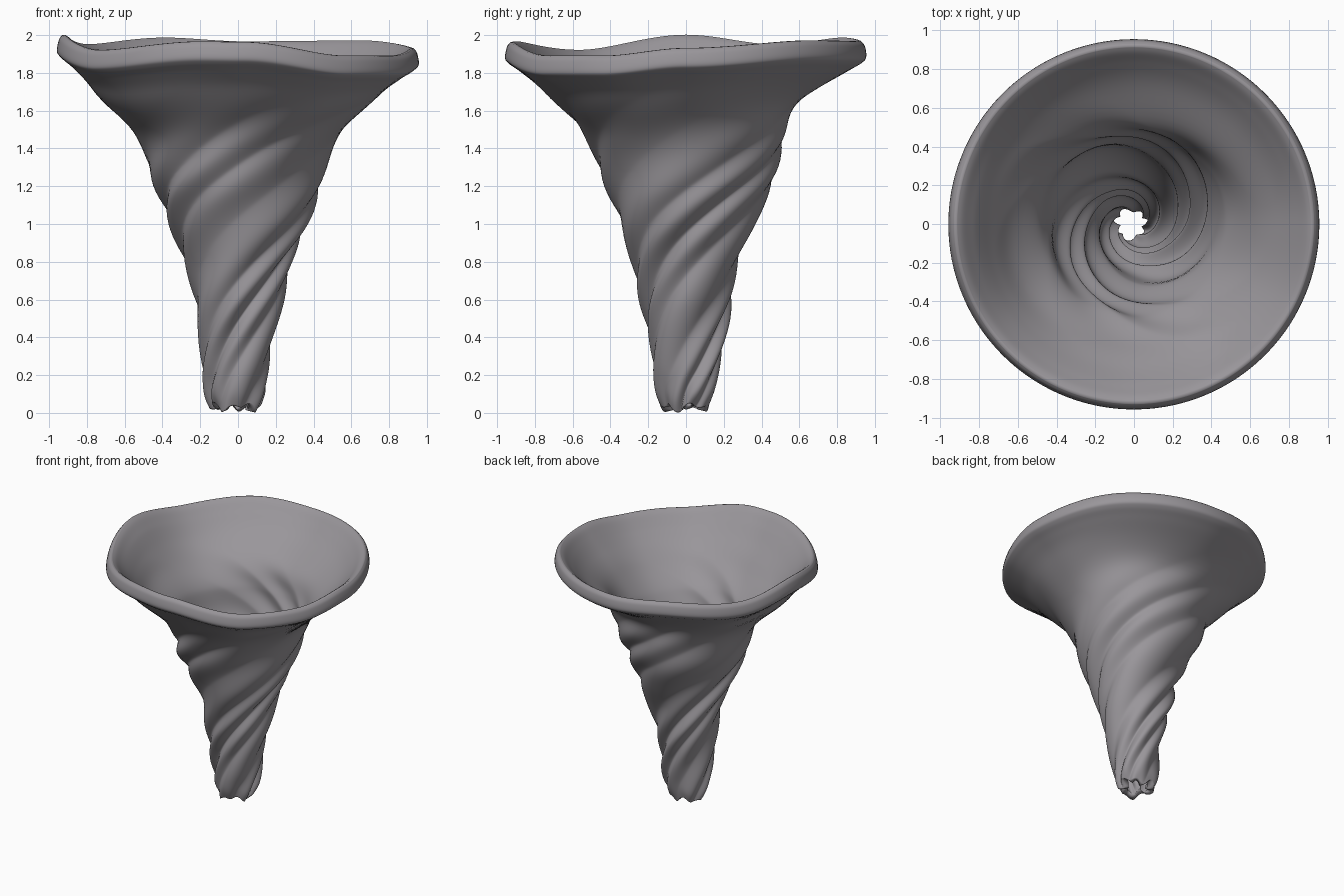
import bpy, bmesh, math

if "Cube" in bpy.data.objects:
    bpy.data.objects.remove(bpy.data.objects["Cube"])

SIDES, FOLDS, TWIST = 224, 7, 3.3

# Mean outer profile (height, radius), foot to lip
OUTER = [(0.03, .125), (0.1, .148), (0.2, .165), (0.4, .192), (0.6, .232), (0.8, .278),
         (1.0, .35), (1.2, .425), (1.4, .495), (1.55, .585), (1.7, .745), (1.79, .87),
         (1.832, .935), (1.862, .957), (1.92, .948), (1.945, .93)]
# Inner profile, lip back down to foot
INNER = [(1.947, .915), (1.925, .885), (1.87, .835), (1.78, .75), (1.65, .61), (1.5, .495),
         (1.4, .445), (1.2, .38), (1.0, .31), (0.8, .24), (0.6, .195), (0.4, .15),
         (0.2, .11), (0.1, .09), (0.04, .075)]
# Wavy rim height (degrees, z)
RIM = [(0, 1.93), (45, 1.97), (88, 1.965), (115, 1.985), (150, 1.95), (180, 2.0),
       (218, 1.92), (258, 1.965), (272, 1.962), (308, 1.89), (332, 1.89), (360, 1.93)]


def rim_height(a):
    d = math.degrees(a) % 360
    for (a0, z0), (a1, z1) in zip(RIM, RIM[1:]):
        if a0 <= d <= a1:
            t = (d - a0) / (a1 - a0)
            return z0 + (z1 - z0) * t * t * (3 - 2 * t)


def densify(points, steps=6):
    # Catmull-Rom smoothing of a profile
    out = []
    for i in range(len(points) - 1):
        p = [points[max(0, min(len(points) - 1, i + k))] for k in (-1, 0, 1, 2)]
        for s in range(steps):
            t = s / steps
            out.append(tuple(0.5 * (2 * b + (c - a) * t + (2 * a - 5 * b + 4 * c - d) * t * t
                                    + (3 * b - a - 3 * c + d) * t ** 3)
                             for a, b, c, d in zip(*p)))
    return out + [points[-1]]


def place(z, r, j):
    # Mesh columns follow the twist, so the creases run along edges
    phase = 2 * math.pi * j / SIDES
    a = phase + TWIST * z
    fade = max(0, min(1, (1.75 - z) / 0.6))
    # Twisted folds: soft rounded crests, uneven around the funnel
    wave = math.cos(FOLDS * phase / 2 + 0.5 * math.sin(2 * phase)) ** 2
    fold = (wave + 0.02) ** 0.65 - 0.6
    fold *= 0.75 + 0.35 * math.sin(2 * phase + 2)
    fold += 0.22 * math.sin(3 * phase + 1)
    r += fade * fold * min(0.042, 0.03 + 0.02 * z)
    shift = fade * (0.028 * z - 0.018)
    # Lopsided bulges of the flare and of the body below it
    flare = math.exp(-((z - 1.63) / 0.13) ** 2)
    body = math.exp(-((z - 1.27) / 0.2) ** 2)
    r += flare * (0.005 - 0.05 * math.sin(a) - 0.025 * math.cos(a) + 0.03 * math.cos(2 * a))
    r += body * (0.012 + 0.015 * math.sin(a) - 0.025 * math.cos(a))
    # Rim waves fade out downwards, ragged edge fades out upwards
    z += (rim_height(a) - 1.945) * max(0, min(1, (z - 1.1) / 0.75)) ** 2
    rag = max(0, 1 - z / 0.25)
    z += rag * (0.016 * math.sin(7 * a + 1) + 0.016 * math.sin(4 * a))
    return (r * math.cos(a) + shift, r * math.sin(a), max(z, 0))


# Twisted funnel shell
bm = bmesh.new()
rings = [[bm.verts.new(place(z, r, j)) for j in range(SIDES)]
         for z, r in densify(OUTER) + densify(INNER)]
for lower, upper in zip(rings, rings[1:] + rings[:1]):
    for j in range(SIDES):
        k = (j + 1) % SIDES
        bm.faces.new((lower[j], lower[k], upper[k], upper[j]))
bmesh.ops.recalc_face_normals(bm, faces=bm.faces)
mesh = bpy.data.meshes.new("twisted_funnel")
bm.to_mesh(mesh)
bm.free()
for poly in mesh.polygons:
    poly.use_smooth = True

# Dark grey colour
grey = bpy.data.materials.new("dark_grey")
grey.diffuse_color = (0.32, 0.305, 0.325, 1)
grey.use_nodes = True
grey.node_tree.nodes["Principled BSDF"].inputs["Base Color"].default_value = grey.diffuse_color
mesh.materials.append(grey)
funnel = bpy.data.objects.new("twisted_funnel", mesh)
bpy.context.collection.objects.link(funnel)
